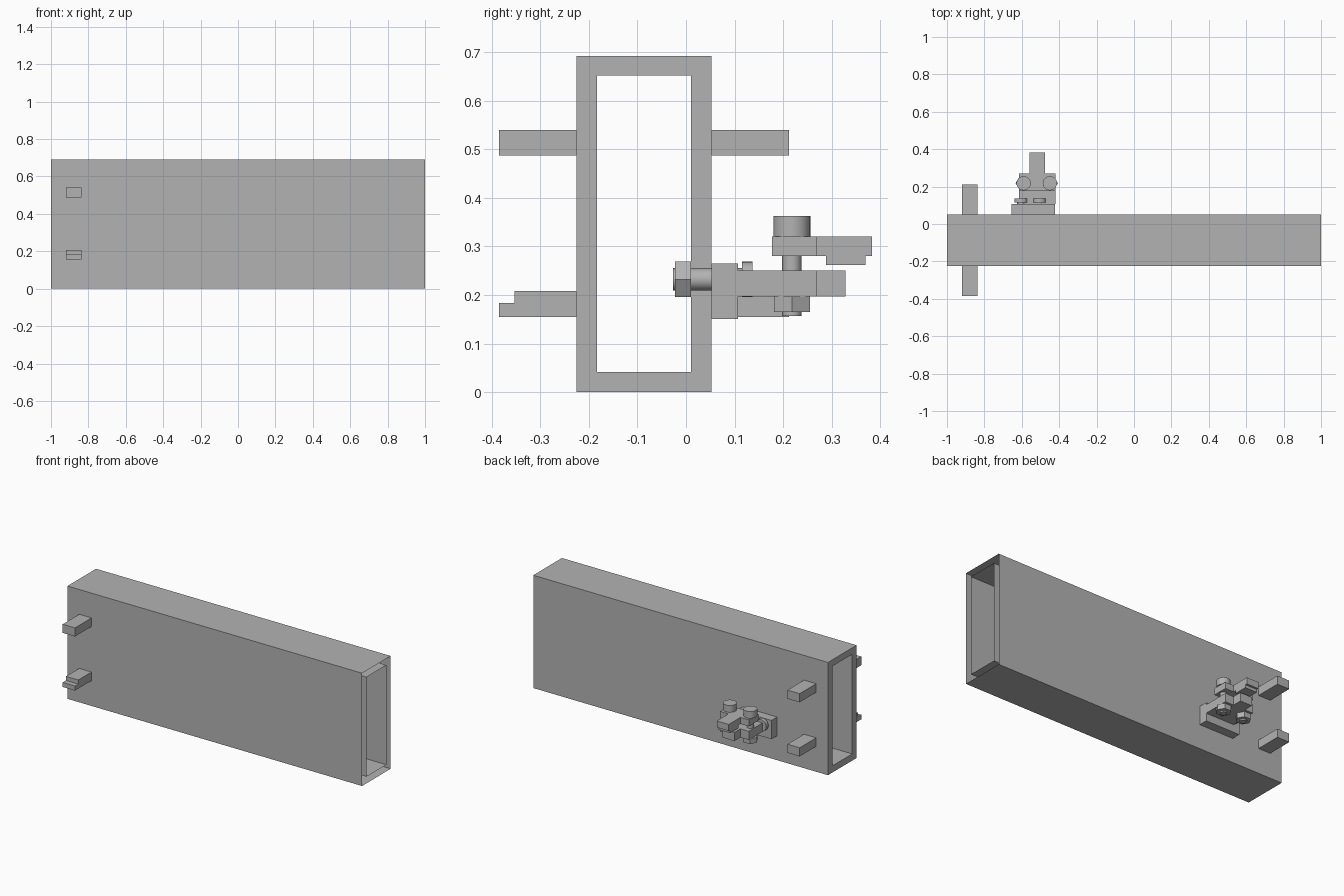
import bpy, bmesh, math
from mathutils import Matrix

cube = bpy.data.objects.get("Cube")
if cube:
    bpy.data.objects.remove(cube, do_unlink=True)

steel = bpy.data.materials.new("plain grey")
steel.use_nodes = True
GREY = (0.45, 0.45, 0.45, 1)
steel.diffuse_color = GREY
steel.node_tree.nodes["Principled BSDF"].inputs["Base Color"].default_value = GREY


def finish(name, bm):
    mesh = bpy.data.meshes.new(name)
    bm.to_mesh(mesh)
    bm.free()
    mesh.materials.append(steel)
    obj = bpy.data.objects.new(name, mesh)
    bpy.context.collection.objects.link(obj)
    return obj


def extrude_x(name, outline, x0, x1):
    """Solid made by sweeping a (y, z) outline from x0 to x1."""
    bm = bmesh.new()
    face = bm.faces.new([bm.verts.new((x0, y, z)) for y, z in outline])
    ext = bmesh.ops.extrude_face_region(bm, geom=[face])["geom"]
    verts = [v for v in ext if isinstance(v, bmesh.types.BMVert)]
    bmesh.ops.translate(bm, verts=verts, vec=(x1 - x0, 0, 0))
    bmesh.ops.recalc_face_normals(bm, faces=bm.faces)
    return finish(name, bm)


def rect(y0, y1, z0, z1):
    return [(y0, z0), (y1, z0), (y1, z1), (y0, z1)]


def box(name, x0, x1, y0, y1, z0, z1):
    return extrude_x(name, rect(y0, y1, z0, z1), x0, x1)


def tee(name, y0, y1, y2, z0, z1):
    """Wide plate with a narrow centred tongue at the back."""
    outline = [(-.615, y0), (-.42, y0), (-.42, y1), (-.477, y1),
               (-.477, y2), (-.558, y2), (-.558, y1), (-.615, y1)]
    bm = bmesh.new()
    face = bm.faces.new([bm.verts.new((x, y, z0)) for x, y in outline])
    ext = bmesh.ops.extrude_face_region(bm, geom=[face])["geom"]
    verts = [v for v in ext if isinstance(v, bmesh.types.BMVert)]
    bmesh.ops.translate(bm, verts=verts, vec=(0, 0, z1 - z0))
    bmesh.ops.recalc_face_normals(bm, faces=bm.faces)
    return finish(name, bm)


def rod(name, axis, x, other, a, b, radius, sides=32):
    """Round or hexagonal rod along y or z, from a to b."""
    bm = bmesh.new()
    bmesh.ops.create_cone(bm, cap_ends=True, segments=sides, radius1=radius,
                          radius2=radius, depth=b - a)
    mid = (a + b) / 2
    spin = Matrix.Rotation(math.pi / 2, 4, "Z")
    if axis == "y":
        m = Matrix.Translation((x, mid, other)) @ Matrix.Rotation(math.pi / 2, 4, "X") @ spin
    else:
        m = Matrix.Translation((x, other, mid)) @ spin
    bmesh.ops.transform(bm, matrix=m, verts=bm.verts)
    if sides > 6:
        for f in bm.faces:
            f.smooth = len(f.verts) == 4
        for e in bm.edges:
            e.smooth = all(len(f.verts) == 4 for f in e.link_faces)
    return finish(name, bm)


# Hollow beam: outer and inner skins, rim closed at the right end only
bm = bmesh.new()
rings = []
for x, outline in ((1, rect(-.225, .052, 0, .692)), (-1, rect(-.225, .052, 0, .692)),
                   (-1, rect(-.183, .01, .041, .652)), (1, rect(-.183, .01, .041, .652))):
    rings.append([bm.verts.new((x, y, z)) for y, z in outline])
for r, s in zip(rings, rings[1:]):
    for i in range(4):
        j = (i + 1) % 4
        bm.faces.new((r[i], r[j], s[j], s[i]))
bmesh.ops.recalc_face_normals(bm, faces=bm.faces)
bm.normal_update()
top = max(bm.faces, key=lambda f: f.calc_center_median().z)
if top.normal.z < 0:
    bmesh.ops.reverse_faces(bm, faces=bm.faces)
finish("hollow_beam", bm)

# Pegs on both faces, one with a stepped tip
PX = (-.92, -.837)
box("upper_back_peg", *PX, .052, .212, .487, .54)
box("lower_back_peg", *PX, .052, .212, .155, .208)
box("upper_front_peg", *PX, -.385, -.225, .487, .54)
extrude_x("lower_front_peg", [(-.385, .155), (-.225, .155), (-.225, .208),
                              (-.353, .208), (-.353, .183), (-.385, .183)], *PX)

# Clamp bracket
box("mounting_plate", -.655, -.422, .052, .107, .15, .265)
tee("lower_jaw", .107, .27, .328, .197, .25)
tee("upper_jaw", .177, .27, .383, .28, .32)
box("upper_jaw_lip", -.558, -.477, .288, .37, .262, .28)

# Bolts through the beam wall
for i, x in enumerate((-.603, -.505)):
    rod(f"wall_bolt_shaft_{i}", "y", x, .232, -.027, .125, .023)
    rod(f"wall_bolt_head_{i}", "y", x, .232, .115, .137, .0365)
    rod(f"wall_bolt_nut_{i}", "y", x, .232, -.023, .01, .042, 6)

# Bolts clamping the jaws together
for i, x in enumerate((-.59, -.45)):
    rod(f"clamp_bolt_shaft_{i}", "z", x, .218, .157, .34, .02)
    rod(f"clamp_bolt_head_{i}", "z", x, .218, .32, .362, .038)
    rod(f"clamp_bolt_nut_{i}", "z", x, .218, .165, .197, .043, 6)
